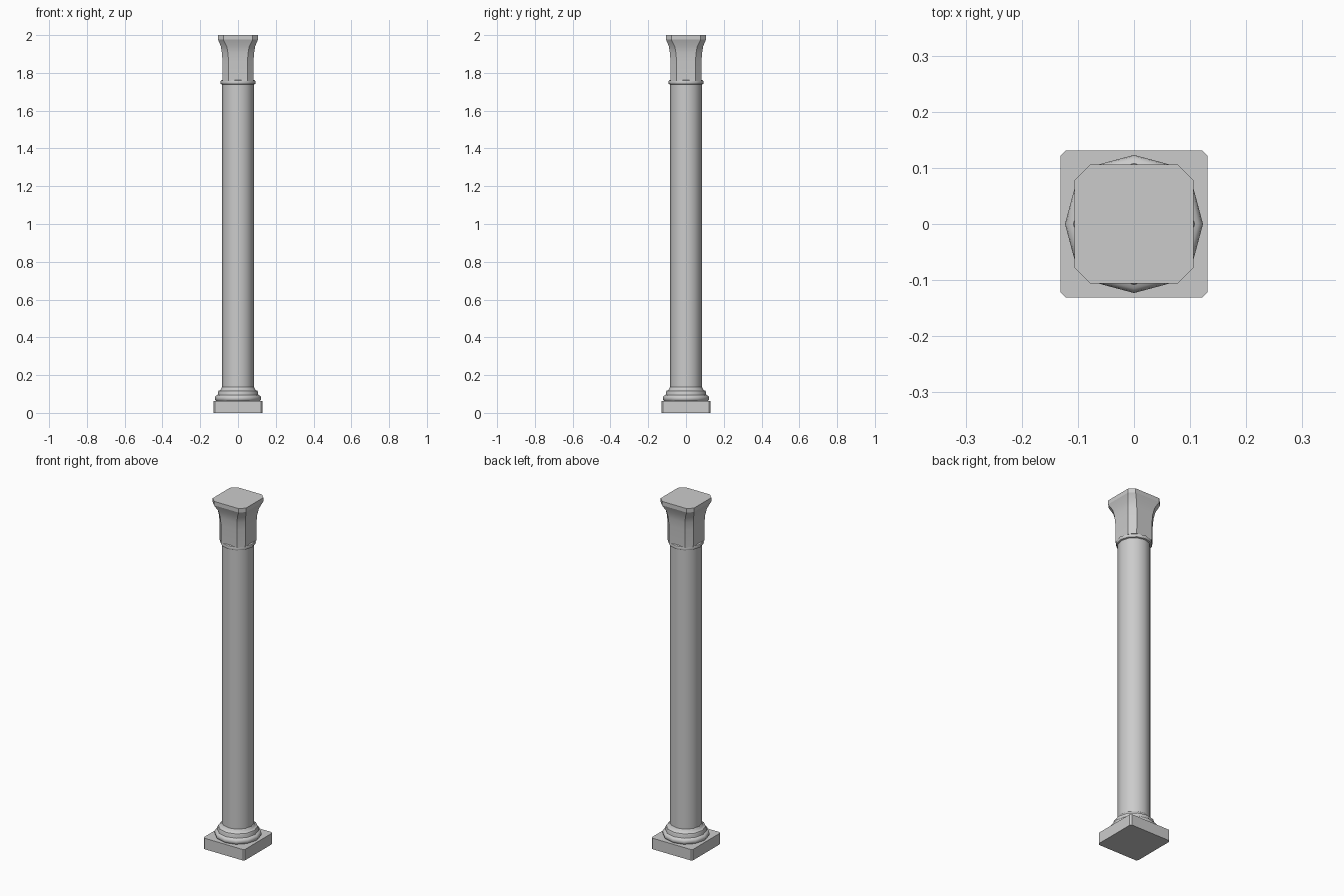
import bpy, bmesh, math

cube = bpy.data.objects.get("Cube")
if cube:
    bpy.data.objects.remove(cube, do_unlink=True)

stone = bpy.data.materials.new("grey_stone")
stone.use_nodes = True
stone.diffuse_color = (0.6, 0.6, 0.6, 1)
stone.node_tree.nodes["Principled BSDF"].inputs["Base Color"].default_value = (0.6, 0.6, 0.6, 1)


def ring_points(radius, z, sides=12):
    return [(radius * math.cos(2 * math.pi * i / sides),
             radius * math.sin(2 * math.pi * i / sides), z) for i in range(sides)]


def chamfered_square(half, flat, z):
    corners = [(half, -flat), (half, flat)]
    points = []
    for _ in range(4):
        points += [(x, y, z) for x, y in corners]
        corners = [(-y, x) for x, y in corners]
    return points


def loft(name, sections, smooth_angle):
    """Skin a stack of matching closed sections and cap both ends."""
    bm = bmesh.new()
    rings = [[bm.verts.new(p) for p in section] for section in sections]
    count = len(rings[0])
    for low, high in zip(rings, rings[1:]):
        for i in range(count):
            j = (i + 1) % count
            bm.faces.new((low[i], low[j], high[j], high[i]))
    bm.faces.new(rings[0][::-1])
    bm.faces.new(rings[-1])
    bmesh.ops.recalc_face_normals(bm, faces=bm.faces)
    mesh = bpy.data.meshes.new(name)
    bm.to_mesh(mesh)
    bm.free()
    mesh.materials.append(stone)
    obj = bpy.data.objects.new(name, mesh)
    bpy.context.collection.objects.link(obj)
    if smooth_angle:
        bpy.ops.object.select_all(action='DESELECT')
        obj.select_set(True)
        bpy.context.view_layer.objects.active = obj
        bpy.ops.object.shade_smooth_by_angle(angle=math.radians(smooth_angle))
    return obj


def lathe(name, profile):
    return loft(name, [ring_points(r, z) for r, z in profile], 40)


# Square foot with clipped corners
loft("plinth", [chamfered_square(0.131, 0.122, z) for z in (0, 0.063)], 0)

# Moulded base: lower roll, hollow and upper roll
lathe("base_moulding", [
    (0.115, 0.063), (0.121, 0.068), (0.123, 0.077), (0.121, 0.086),
    (0.115, 0.092), (0.108, 0.095), (0.106, 0.102), (0.106, 0.110),
    (0.103, 0.117), (0.096, 0.120), (0.090, 0.125), (0.087, 0.133), (0.084, 0.136)])

# Plain round shaft
lathe("shaft", [(0.084, 0.13), (0.084, 1.75)])

# Thin collar under the capital
lathe("collar", [(0.084, 1.738), (0.091, 1.741), (0.094, 1.75),
                 (0.091, 1.759), (0.084, 1.762)])

# Flared bell of the capital, widening into its top slab
bell = [(0.081, 0.05, 1.757), (0.082, 0.05, 1.86), (0.085, 0.053, 1.905),
        (0.091, 0.06, 1.942), (0.106, 0.078, 1.977)]
loft("capital_bell", [chamfered_square(*s) for s in bell], 30)
loft("capital_slab", [chamfered_square(0.106, 0.078, z) for z in (1.977, 2.0)], 0)
